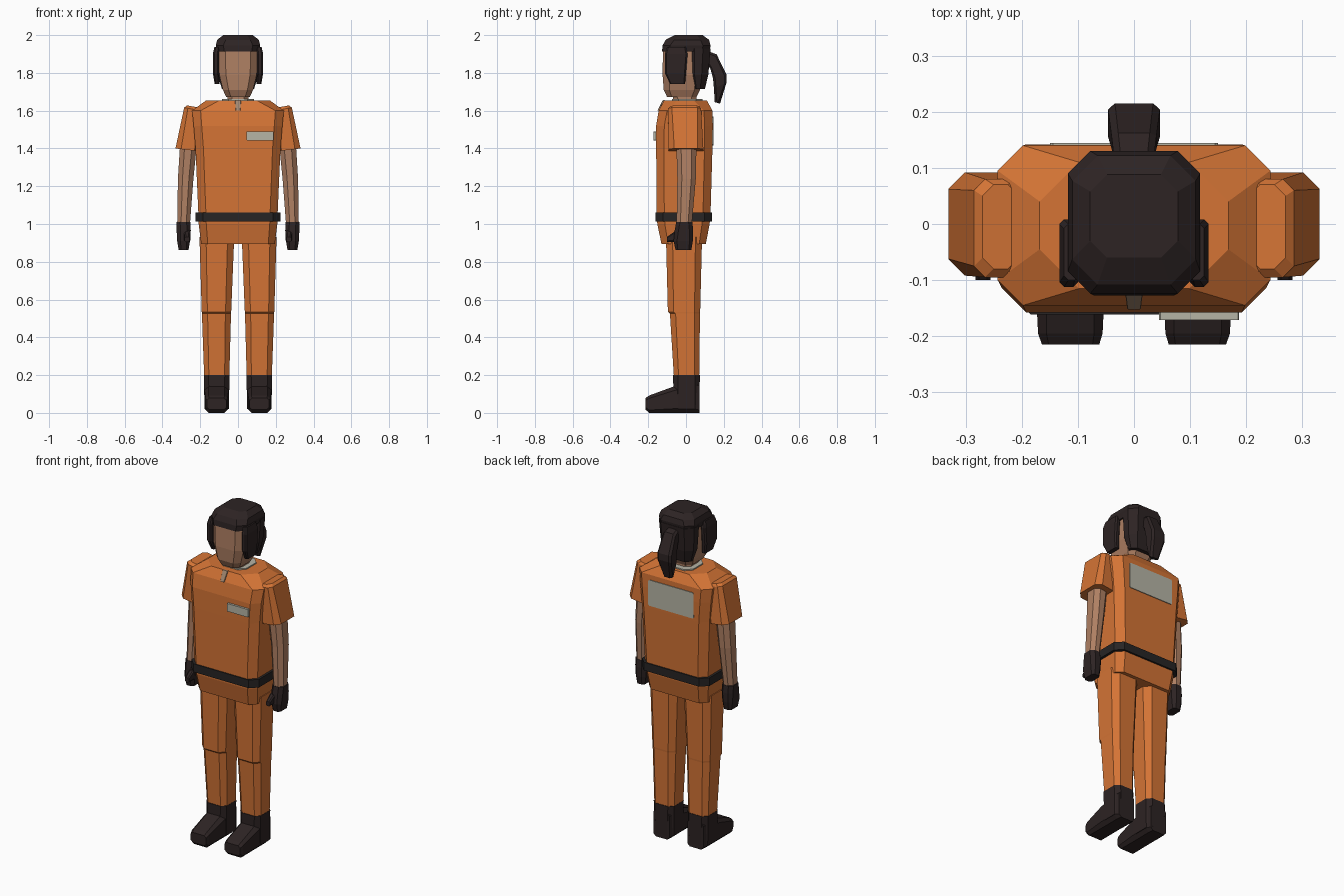
import bpy, bmesh
from mathutils import Vector as V


def material(name, rgb):
    m = bpy.data.materials.new(name)
    m.diffuse_color = (*rgb, 1)
    return m


ORANGE = material("orange_cloth", (0.66, 0.175, 0.036))
SKIN = material("skin", (0.43, 0.215, 0.125))
DARK = material("dark_brown", (0.026, 0.017, 0.017))
BELT = material("belt_black", (0.020, 0.018, 0.018))
GREY = material("light_grey", (0.47, 0.46, 0.38))
ZIP = material("zip_grey", (0.36, 0.24, 0.16))


def ring(center, u, v, c):
    """Chamfered rectangle with half-extent vectors u, v and chamfer c."""
    center, u, v = V(center), V(u), V(v)
    a = 1 - min(c / u.length, 0.95)
    b = 1 - min(c / v.length, 0.95)
    pattern = ((1, -b), (1, b), (a, 1), (-a, 1), (-1, b), (-1, -b), (-a, -1), (a, -1))
    return [center + u * p + v * q for p, q in pattern]


def level(x0, x1, y0, y1, z, c, tilt=0.0):
    """Horizontal ring; tilt raises the +x side."""
    return ring(((x0 + x1) / 2, (y0 + y1) / 2, z),
                ((x1 - x0) / 2, 0, tilt), (0, (y1 - y0) / 2, 0), c)


def upright(x0, x1, y, z0, z1, c):
    """Ring facing along y."""
    return ring(((x0 + x1) / 2, y, (z0 + z1) / 2),
                ((x1 - x0) / 2, 0, 0), (0, 0, (z1 - z0) / 2), c)


def loft(name, rings, mat, side=1):
    bm = bmesh.new()
    rows = [[bm.verts.new((p.x * side, p.y, p.z)) for p in r] for r in rings]
    n = len(rows[0])
    for lo, hi in zip(rows, rows[1:]):
        for i in range(n):
            j = (i + 1) % n
            bm.faces.new((lo[i], lo[j], hi[j], hi[i]))
    bm.faces.new(rows[0])
    bm.faces.new(rows[-1])
    bmesh.ops.recalc_face_normals(bm, faces=bm.faces)
    me = bpy.data.meshes.new(name)
    bm.to_mesh(me)
    bm.free()
    me.materials.append(mat)
    ob = bpy.data.objects.new(name, me)
    bpy.context.collection.objects.link(ob)
    return ob


def sym(h, y0, y1, z, c):
    return level(-h, h, y0, y1, z, c)


# Jacket, belt and badges
loft("jacket", [sym(0.195, -0.13, 0.105, 0.895, 0.035),
                sym(0.208, -0.152, 0.125, 1.0, 0.04),
                sym(0.210, -0.155, 0.130, 1.06, 0.04),
                sym(0.225, -0.158, 0.140, 1.40, 0.042),
                sym(0.235, -0.158, 0.142, 1.52, 0.043),
                sym(0.243, -0.145, 0.140, 1.60, 0.045),
                sym(0.168, -0.115, 0.110, 1.655, 0.07)], ORANGE)
loft("belt", [sym(0.224, -0.161, 0.137, z, 0.04) for z in (1.013, 1.062)], BELT)
loft("name_tag", [upright(0.045, 0.187, y, 1.443, 1.49, 0.002)
                  for y in (-0.171, -0.156)], GREY)
loft("back_panel", [upright(-0.15, 0.15, y, 1.415, 1.57, 0.006)
                    for y in (0.137, 0.1445)], GREY)
loft("collar", [level(-0.085, 0.085, -0.075, 0.088, z, 0.035)
                for z in (1.645, 1.662)], GREY)
loft("zip_pull", [ring((0, -0.148, 1.60), (0.012, 0, 0), (0, 0.004, 0), 0.001),
                  ring((0, -0.118, 1.657), (0.016, 0, 0), (0, 0.004, 0), 0.001)], ZIP)

# Neck and head
loft("neck", [sym(0.056, -0.07, 0.055, z, 0.025) for z in (1.63, 1.73)], SKIN)
loft("head", [sym(0.062, -0.100, 0.055, 1.672, 0.025),
              sym(0.080, -0.118, 0.075, 1.71, 0.03),
              sym(0.099, -0.124, 0.085, 1.79, 0.035),
              sym(0.103, -0.122, 0.085, 1.93, 0.035)], SKIN)

# Hair: cap, back, side locks and ponytail
loft("hair_cap", [sym(0.112, -0.127, 0.125, 1.912, 0.04),
                  sym(0.118, -0.124, 0.130, 1.945, 0.04),
                  sym(0.110, -0.108, 0.122, 1.975, 0.045),
                  sym(0.078, -0.060, 0.088, 2.0, 0.03)], DARK)
loft("hair_back", [sym(0.085, 0.030, 0.100, 1.715, 0.025),
                   sym(0.108, 0.010, 0.118, 1.79, 0.035),
                   sym(0.118, 0.005, 0.130, 1.93, 0.04)], DARK)
tail = [((0.105, 1.92), (0.105, 1.86), 0.034), ((0.162, 1.898), (0.130, 1.82), 0.04),
        ((0.215, 1.79), (0.143, 1.77), 0.046), ((0.215, 1.75), (0.148, 1.715), 0.046),
        ((0.180, 1.637), (0.152, 1.645), 0.03)]
loft("ponytail", [ring((0, (a[0] + b[0]) / 2, (a[1] + b[1]) / 2), (w, 0, 0),
                       (0, (a[0] - b[0]) / 2, (a[1] - b[1]) / 2), 0.012)
                  for a, b, w in tail], DARK)

for side, tag in ((1, "left"), (-1, "right")):
    loft("side_lock_" + tag, [level(0.098, 0.124, -0.085, -0.005, 1.742, 0.006),
                              level(0.100, 0.133, -0.112, 0.000, 1.80, 0.008),
                              level(0.100, 0.133, -0.112, 0.008, 1.90, 0.008),
                              level(0.098, 0.125, -0.100, 0.000, 1.938, 0.008)], DARK, side)

    # Sleeve, forearm and glove
    loft("sleeve_" + tag, [level(0.200, 0.331, -0.092, 0.092, 1.392, 0.03, 0.008),
                           level(0.195, 0.285, -0.095, 0.080, 1.608, 0.02, 0.008),
                           level(0.205, 0.270, -0.080, 0.070, 1.622, 0.02, 0.006)],
         ORANGE, side)
    loft("arm_" + tag, [level(0.255, 0.322, -0.050, 0.030, 0.99, 0.02),
                        level(0.236, 0.318, -0.046, 0.052, 1.24, 0.024),
                        level(0.215, 0.305, -0.052, 0.056, 1.45, 0.025)], SKIN, side)
    loft("glove_" + tag, [level(0.262, 0.314, -0.055, 0.028, 0.862, 0.012),
                          level(0.254, 0.322, -0.066, 0.036, 0.91, 0.018),
                          level(0.250, 0.325, -0.060, 0.038, 0.965, 0.02),
                          level(0.252, 0.326, -0.052, 0.034, 1.01, 0.02)], DARK, side)
    loft("thumb_" + tag, [upright(0.256, 0.282, -0.100, 0.905, 0.932, 0.006),
                          upright(0.252, 0.286, -0.050, 0.905, 0.968, 0.008)], DARK, side)

    # Trouser leg
    loft("leg_" + tag, [level(0.046, 0.179, -0.064, 0.070, 0.19, 0.025),
                        level(0.037, 0.191, -0.085, 0.074, 0.525, 0.03),
                        level(0.036, 0.192, -0.096, 0.075, 0.535, 0.03),
                        level(0.020, 0.204, -0.106, 0.085, 0.93, 0.035)], ORANGE, side)

    # Boot shaft and foot
    loft("boot_shaft_" + tag, [level(0.048, 0.177, -0.066, 0.072, 0.02, 0.025),
                               level(0.045, 0.181, -0.068, 0.073, 0.20, 0.025)],
         DARK, side)
    loft("boot_foot_" + tag, [upright(0.062, 0.164, -0.215, 0.018, 0.078, 0.012),
                              upright(0.056, 0.171, -0.195, 0.0, 0.092, 0.015),
                              upright(0.050, 0.177, -0.070, 0.0, 0.138, 0.022),
                              upright(0.049, 0.177, 0.040, 0.0, 0.165, 0.022),
                              upright(0.060, 0.166, 0.072, 0.0, 0.160, 0.015)],
         DARK, side)
